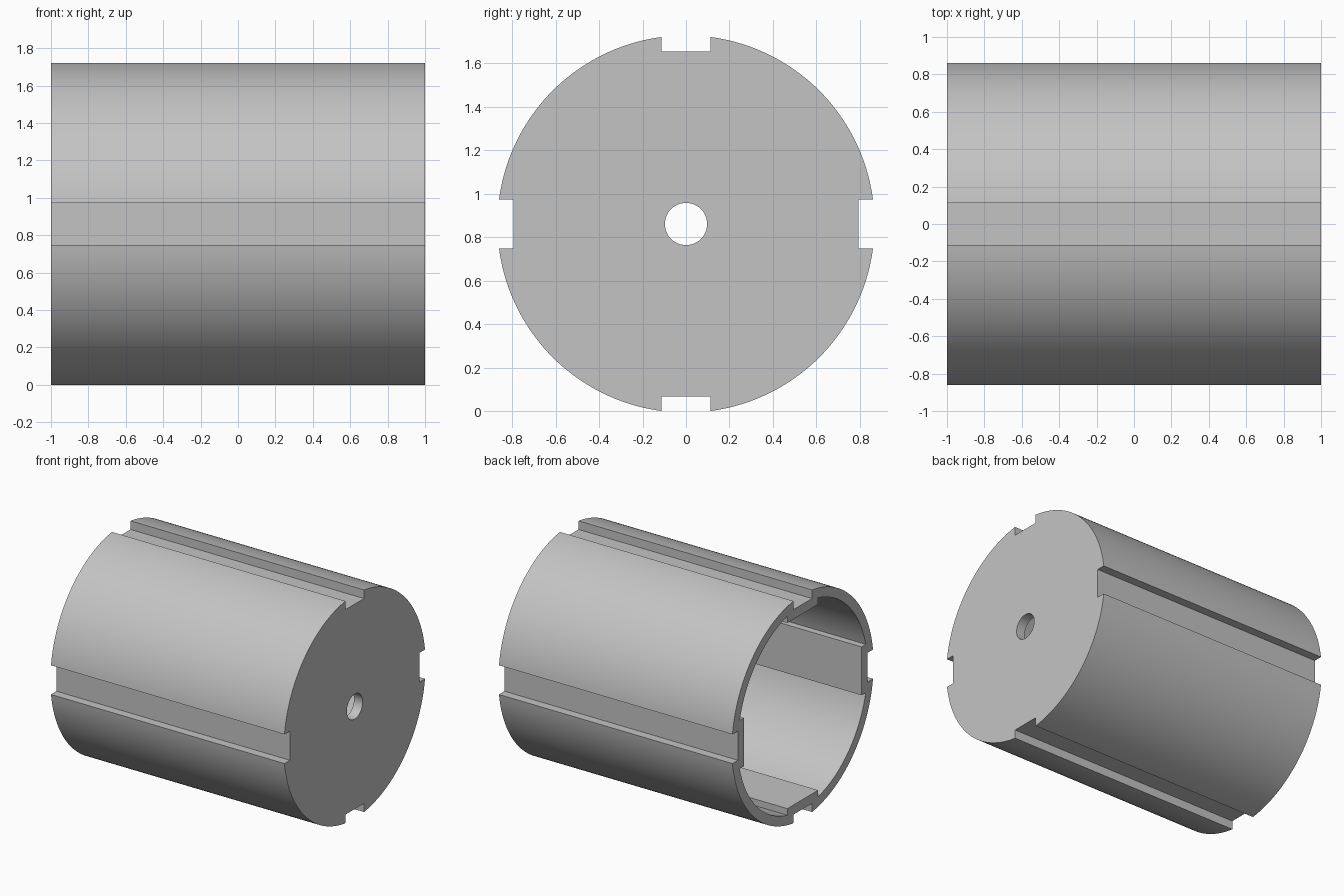
import bpy, bmesh, math
from mathutils import Vector

cube = bpy.data.objects.get("Cube")
if cube:
    bpy.data.objects.remove(cube, do_unlink=True)

WALL = 0.074            # shell thickness
RADIUS = 0.867          # outer radius
KEY = 0.113             # half width of each outer groove
CENTRE_Z = 0.86
OPEN_X, CLOSED_X = -1.0, 1.0
ARC_STEPS = 40

grey = bpy.data.materials.new("light_grey")
grey.use_nodes = True
colour = (0.55, 0.55, 0.55, 1.0)
grey.diffuse_color = colour
grey.node_tree.nodes["Principled BSDF"].inputs["Base Color"].default_value = colour


def grooved_circle(radius, flat, half):
    """Circle in the y-z plane with four square grooves on the axes."""
    start = math.asin(half / radius)
    sweep = math.pi / 2 - 2 * start
    points = []
    for quarter in range(4):
        turn = quarter * math.pi / 2
        for i in range(ARC_STEPS + 1):
            a = turn + start + sweep * i / ARC_STEPS
            points.append((radius * math.cos(a), radius * math.sin(a)))
        c, s = math.cos(turn), math.sin(turn)
        for y, z in ((half, flat), (-half, flat)):
            points.append((y * c - z * s, y * s + z * c))
    return points


def circle(radius, count):
    return [(radius * math.cos(math.tau * i / count),
             radius * math.sin(math.tau * i / count)) for i in range(count)]


def ring(bm, points, x):
    return [bm.verts.new(Vector((x, y, z + CENTRE_Z))) for y, z in points]


def bridge(bm, a, b):
    for i in range(len(a)):
        j = (i + 1) % len(a)
        bm.faces.new((a[i], a[j], b[j], b[i]))


def fill_between(bm, *loops):
    edges = []
    for loop in loops:
        for i, v in enumerate(loop):
            w = loop[(i + 1) % len(loop)]
            edges.append(bm.edges.get((v, w)) or bm.edges.new((v, w)))
    bmesh.ops.triangle_fill(bm, edges=edges, use_beauty=True)


# Profiles: the inner one follows the outer one at wall thickness
outer = grooved_circle(RADIUS, RADIUS - WALL, KEY)
inner = grooved_circle(RADIUS - WALL, RADIUS - 2 * WALL, KEY + WALL)
bore = circle(0.097, 48)
floor_x = CLOSED_X - WALL

bm = bmesh.new()
outer_open, outer_end = ring(bm, outer, OPEN_X), ring(bm, outer, CLOSED_X)
inner_open, inner_end = ring(bm, inner, OPEN_X), ring(bm, inner, floor_x)
bore_in, bore_out = ring(bm, bore, floor_x), ring(bm, bore, CLOSED_X)

# Outer skin, open rim, inner skin and centre bore
bridge(bm, outer_open, outer_end)
bridge(bm, outer_open, inner_open)
bridge(bm, inner_open, inner_end)
bridge(bm, bore_in, bore_out)

# End plate, both sides
fill_between(bm, outer_end, bore_out)
fill_between(bm, inner_end, bore_in)
bmesh.ops.recalc_face_normals(bm, faces=bm.faces[:])

mesh = bpy.data.meshes.new("grooved_cup")
bm.to_mesh(mesh)
bm.free()
mesh.materials.append(grey)
cup = bpy.data.objects.new("grooved_cup", mesh)
bpy.context.collection.objects.link(cup)

bpy.ops.object.select_all(action='DESELECT')
cup.select_set(True)
bpy.context.view_layer.objects.active = cup
bpy.ops.object.shade_smooth_by_angle(angle=math.radians(30))
